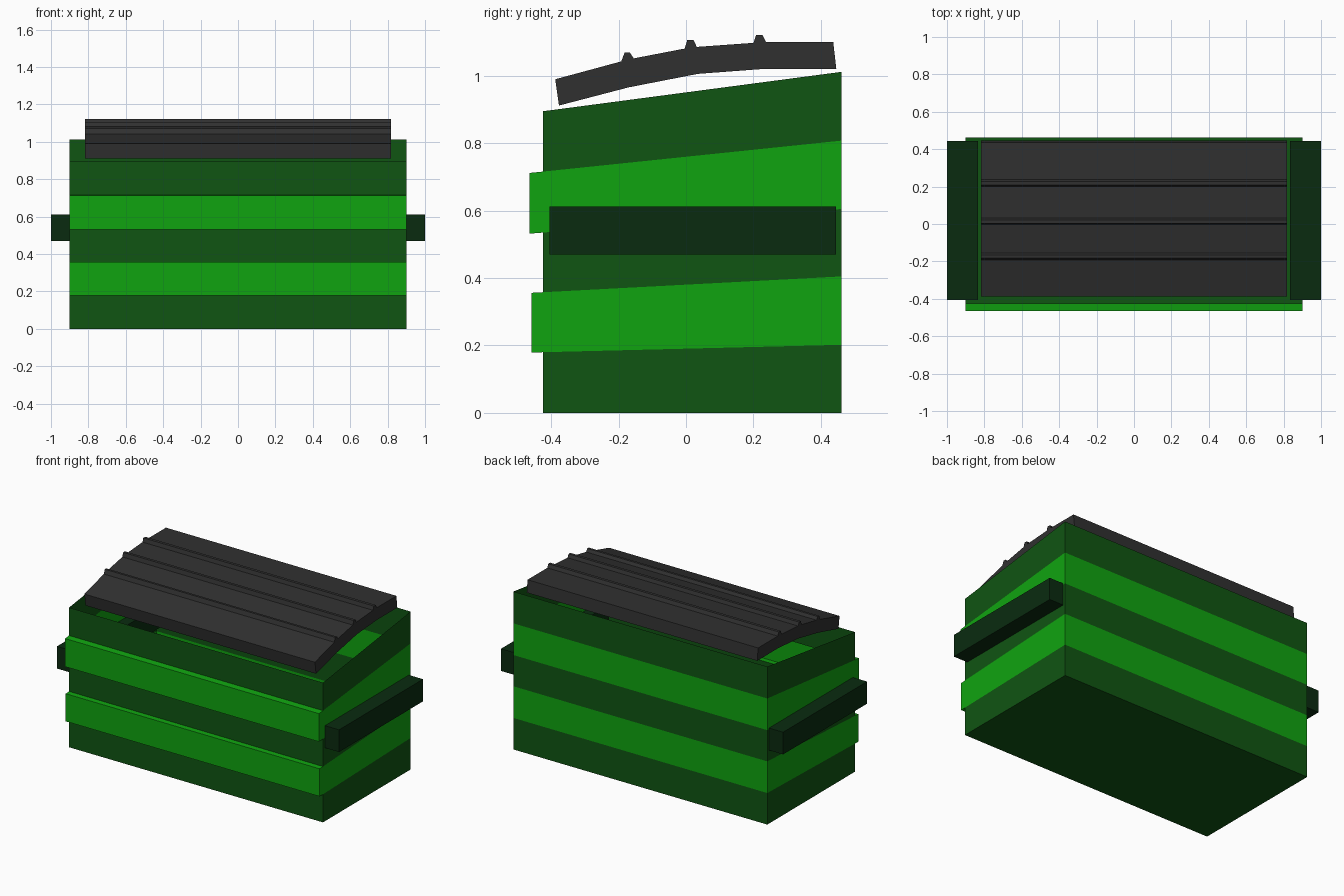
import bpy, bmesh

if "Cube" in bpy.data.objects:
    bpy.data.objects.remove(bpy.data.objects["Cube"])


def material(name, rgb):
    m = bpy.data.materials.new(name)
    m.diffuse_color = (*rgb, 1.0)
    m.use_nodes = True
    m.node_tree.nodes["Principled BSDF"].inputs["Base Color"].default_value = m.diffuse_color
    return m


BRIGHT = material("bright green", (0.005, 0.37, 0.005))
DARK = material("dark green", (0.005, 0.09, 0.006))
POCKET = material("very dark green", (0.003, 0.024, 0.005))
GREY = material("charcoal plastic", (0.03, 0.03, 0.03))


def finish(bm, name, mats):
    bmesh.ops.remove_doubles(bm, verts=bm.verts, dist=0.0005)
    bmesh.ops.recalc_face_normals(bm, faces=bm.faces)
    me = bpy.data.meshes.new(name)
    bm.to_mesh(me)
    bm.free()
    for m in mats:
        me.materials.append(m)
    ob = bpy.data.objects.new(name, me)
    bpy.context.collection.objects.link(ob)
    return ob


def prism(name, profile, x0, x1, mat):
    """Extrude a (y, z) outline along x."""
    bm = bmesh.new()
    f = bm.faces.new([bm.verts.new((x0, y, z)) for y, z in profile])
    r = bmesh.ops.extrude_face_region(bm, geom=[f])
    for v in r["geom"]:
        if isinstance(v, bmesh.types.BMVert):
            v.co.x = x1
    return finish(bm, name, [mat])


# Open-topped body: five sloping bands, the bright ones stepping out at the front
W, YF, YB = 0.9, -0.425, 0.462
FRONT_Z = [0, 0.18, 0.358, 0.535, 0.716, 0.895]
BACK_Z = [0, 0.202, 0.405, 0.605, 0.808, 1.012]
BAND_Y = [YF, -0.459, YF, -0.465, YF]


def level(i, y):
    t = (y - YF) / (YB - YF)
    return FRONT_Z[i] + (BACK_Z[i] - FRONT_Z[i]) * t


bm = bmesh.new()


def face(pts, mat_index):
    bm.faces.new([bm.verts.new(p) for p in pts]).material_index = mat_index


for i, y in enumerate(BAND_Y):
    c = i % 2
    lo, hi = level(i, y), level(i + 1, y)
    for s in (-W, W):
        side = [(s, y, lo), (s, YB, BACK_Z[i]), (s, YB, BACK_Z[i + 1]), (s, y, hi)]
        if y < YF:
            side.insert(1, (s, YF, FRONT_Z[i]))
            side.insert(4, (s, YF, FRONT_Z[i + 1]))
        face(side, c)
    face([(-W, y, lo), (W, y, lo), (W, y, hi), (-W, y, hi)], c)
    face([(-W, YB, BACK_Z[i]), (W, YB, BACK_Z[i]),
          (W, YB, BACK_Z[i + 1]), (-W, YB, BACK_Z[i + 1])], c)
    if y < YF:  # ledges above and below the raised band
        for k, z in ((i, lo), (i + 1, hi)):
            face([(-W, y, z), (W, y, z), (W, YF, FRONT_Z[k]), (-W, YF, FRONT_Z[k])], c)
face([(-W, YF, 0), (W, YF, 0), (W, YB, 0), (-W, YB, 0)], 0)
finish(bm, "bin_body", [DARK, BRIGHT])

# Fork pockets running along both sides, passing through the walls
for side, s in (("left", -1), ("right", 1)):
    prism(side + "_fork_pocket",
          [(-0.405, 0.47), (0.445, 0.47), (0.445, 0.612), (-0.405, 0.612)],
          s * 0.833, s * 1.0, POCKET)

# Curved lid with three raised ribs
top = [(-0.388, 0.99),
       (-0.192, 1.043), (-0.182, 1.07), (-0.167, 1.07), (-0.155, 1.052),
       (-0.004, 1.081), (0.004, 1.107), (0.022, 1.107), (0.032, 1.086),
       (0.2, 1.098), (0.208, 1.122), (0.227, 1.122), (0.238, 1.1),
       (0.437, 1.1)]
bottom = [(0.446, 1.021), (0.235, 1.021), (0.035, 1.006), (-0.17, 0.966), (-0.377, 0.912)]
prism("lid", top + bottom, -0.817, 0.817, GREY)
